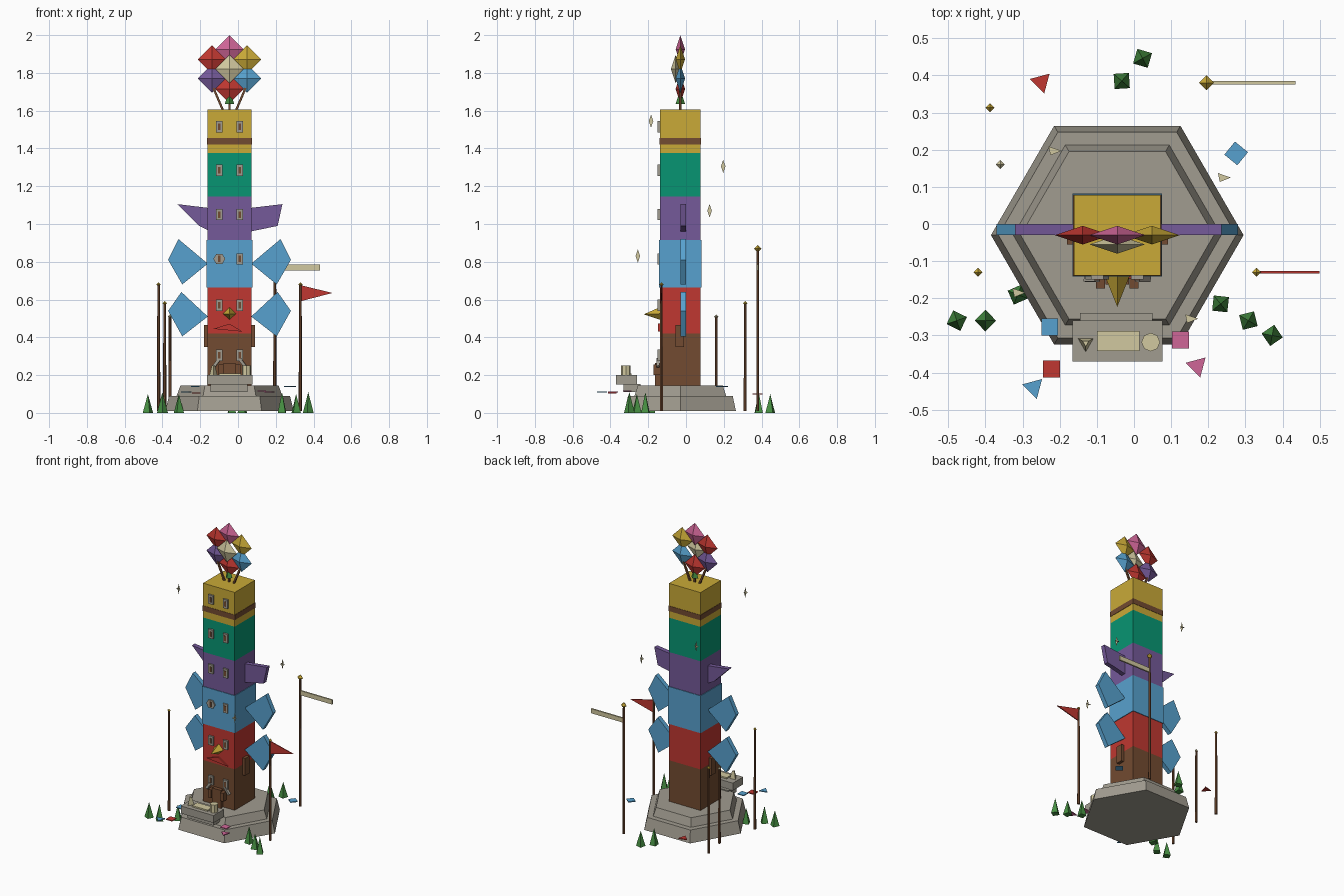
import bpy, bmesh, math
from mathutils import Vector

cube = bpy.data.objects.get("Cube")
if cube:
    bpy.data.objects.remove(cube, do_unlink=True)

CX, CY = -0.045, -0.03      # tower axis
FRONT = CY - 0.108          # front wall of the tower


def material(name, rgb):
    col = [(c / 255) ** 2.2 for c in rgb] + [1]
    m = bpy.data.materials.new(name)
    m.use_nodes = True
    m.diffuse_color = col
    bsdf = m.node_tree.nodes["Principled BSDF"]
    bsdf.inputs["Base Color"].default_value = col
    bsdf.inputs["Roughness"].default_value = 0.9
    return m


yellow = material("yellow", (200, 168, 58))
teal = material("teal", (16, 148, 114))
purple = material("purple", (116, 90, 152))
blue = material("blue", (88, 160, 205))
red = material("red", (190, 58, 52))
brown = material("brown", (114, 76, 52))
grey = material("stone grey", (160, 155, 143))
pink = material("pink", (206, 102, 150))
cream = material("cream", (208, 199, 158))
green = material("leaf green", (72, 142, 68))


def mesh(name, verts, faces, mat):
    me = bpy.data.meshes.new(name)
    me.from_pydata(verts, [], faces)
    bm = bmesh.new()
    bm.from_mesh(me)
    bmesh.ops.recalc_face_normals(bm, faces=bm.faces)
    bm.to_mesh(me)
    bm.free()
    me.materials.append(mat)
    ob = bpy.data.objects.new(name, me)
    bpy.context.collection.objects.link(ob)
    return ob


def loft(name, a, b, mat):
    """Solid between two matching rings of points."""
    n = len(a)
    sides = [(i, (i + 1) % n, n + (i + 1) % n, n + i) for i in range(n)]
    caps = [tuple(range(n)), tuple(range(n, 2 * n))]
    return mesh(name, a + b, sides + caps, mat)


def box(name, x0, x1, y0, y1, z0, z1, mat):
    ring = [(x0, y0), (x1, y0), (x1, y1), (x0, y1)]
    return loft(name, [(x, y, z0) for x, y in ring], [(x, y, z1) for x, y in ring], mat)


def frustum(name, x, y, n, r0, r1, z0, z1, mat, turn=0.0):
    def ring(r, z):
        return [(x + r * math.cos(turn + math.tau * i / n),
                 y + r * math.sin(turn + math.tau * i / n), z) for i in range(n)]
    if r1 == 0:
        sides = [(i, (i + 1) % n, n) for i in range(n)]
        return mesh(name, ring(r0, z0) + [(x, y, z1)], sides + [tuple(range(n))], mat)
    return loft(name, ring(r0, z0), ring(r1, z1), mat)


def upright(name, pts, y0, y1, mat):
    """Outline in x and z, given thickness along y."""
    return loft(name, [(x, y0, z) for x, z in pts], [(x, y1, z) for x, z in pts], mat)


def diamond(name, x, y, z, rx, ry, rz, mat):
    v = [(x + rx, y, z), (x, y + ry, z), (x - rx, y, z), (x, y - ry, z), (x, y, z + rz), (x, y, z - rz)]
    f = [(i, (i + 1) % 4, tip) for i in range(4) for tip in (4, 5)]
    return mesh(name, v, f, mat)


def rod(name, p, q, r, mat):
    p, q = Vector(p), Vector(q)
    d = (q - p).normalized()
    u = d.orthogonal().normalized()
    w = d.cross(u)
    off = [u * r, w * r, -u * r, -w * r]
    return loft(name, [tuple(p + o) for o in off], [tuple(q + o) for o in off], mat)


# Hexagonal stone base
frustum("base_lower", CX, CY, 6, 0.34, 0.32, 0.01, 0.09, grey)
frustum("base_upper", CX, CY, 6, 0.28, 0.26, 0.09, 0.145, grey)

# Stacked tower floors
levels = [0.14, 0.42, 0.665, 0.915, 1.145, 1.375, 1.605]
floors = [("brown", brown), ("red", red), ("blue", blue), ("purple", purple), ("teal", teal), ("yellow", yellow)]
for i, (label, mat) in enumerate(floors):
    g = 0.004 if mat is blue else 0
    box("floor_" + label, CX - 0.117 - g, CX + 0.117 + g, FRONT - g, CY + 0.108 + g, levels[i], levels[i + 1], mat)
box("top_band", CX - 0.119, CX + 0.119, FRONT - 0.002, CY + 0.11, 1.42, 1.455, brown)

# Windows, two to a floor
for i, z in enumerate([0.305, 0.57, 0.815, 1.05, 1.285, 1.515]):
    for side in (-1, 1):
        x = CX + side * 0.054
        if i == 2 and side < 0:
            pts = [(x + 0.032 * math.cos(k * math.pi / 3), z + 0.03 * math.sin(k * math.pi / 3)) for k in range(6)]
            upright("round_window", pts, FRONT - 0.012, FRONT, grey)
        else:
            box("window_frame", x - 0.017, x + 0.017, FRONT - 0.012, FRONT, z - 0.03, z + 0.03, grey)
        box("window_pane", x - 0.007, x + 0.007, FRONT - 0.014, FRONT, z - 0.017, z + 0.017, brown)
        if i == 0:
            rod("window_bracket", (x, FRONT - 0.01, z - 0.02), (x + side * 0.03, FRONT - 0.01, z - 0.06), 0.011, grey)

# Beak, mouth and doorway
mesh("beak", [(CX - 0.034, FRONT, 0.525), (CX, FRONT, 0.56), (CX + 0.034, FRONT, 0.525),
              (CX, FRONT, 0.493), (CX, -0.223, 0.522)],
     [(0, 1, 4), (1, 2, 4), (2, 3, 4), (3, 0, 4), (0, 1, 2, 3)], yellow)
upright("mouth", [(-0.13, 0.445), (CX, 0.472), (0.025, 0.43)], FRONT - 0.009, FRONT, red)
box("door", CX - 0.032, CX + 0.032, FRONT - 0.025, FRONT, 0.145, 0.265, brown)
for side in (-1, 1):
    x = CX + side * 0.045
    box("door_block", x - 0.012, x + 0.012, FRONT - 0.035, FRONT, 0.2, 0.255, brown)
    # Side brackets
    x = CX + side * 0.124
    box("side_bracket", x - 0.012, x + 0.012, -0.055, -0.01, 0.35, 0.465, brown)

# Wings, mirrored about the tower axis
wings = [
    ("lower_wing", [(-0.325, 0.54), (-0.255, 0.64), (-0.115, 0.51), (-0.25, 0.405)], blue),
    ("middle_wing", [(-0.325, 0.81), (-0.27, 0.92), (-0.115, 0.79), (-0.25, 0.68)], blue),
]
for side in (-1, 1):
    for name, pts, mat in wings:
        upright(name, [(CX - side * x, z) for x, z in pts], -0.03, 0.0, mat)
upright("right_upper_wing", [(-0.32, 1.105), (-0.155, 1.085), (-0.155, 0.965), (-0.205, 0.99)], -0.03, 0, purple)
upright("left_upper_wing", [(0.065, 1.085), (0.235, 1.105), (0.21, 0.99), (0.065, 0.96)], -0.03, 0, purple)

# Crown of diamonds on stems
crown = [(0, 1.925, pink), (-0.093, 1.872, red), (0.093, 1.872, yellow), (0, 1.82, cream),
         (-0.093, 1.77, purple), (0.093, 1.77, blue), (0, 1.715, red)]
for dx, z, mat in crown:
    y = CY - 0.025 if mat is cream else CY
    diamond("crown_petal", CX + dx, y, z, 0.075, 0.025, 0.075, mat)
for dx in (-0.085, 0, 0.085):
    rod("crown_stem", (CX + dx * 0.4, CY, 1.6), (CX + dx, CY, 1.72), 0.008, brown)
frustum("crown_leaf", CX, CY, 4, 0.025, 0, 1.635, 1.71, green)

# Offering table in front
box("table_step", -0.145, 0.05, -0.33, -0.24, 0.11, 0.152, grey)
box("table_top", -0.165, 0.077, -0.37, -0.26, 0.15, 0.2, grey)
box("table_cloth", -0.1, 0.015, -0.342, -0.288, 0.2, 0.209, cream)
frustum("table_cup", 0.045, -0.318, 8, 0.025, 0.025, 0.2, 0.252, cream)
frustum("table_cone", -0.13, -0.32, 3, 0.024, 0.01, 0.2, 0.25, cream, math.pi / 6)

# Poles with finials, flag and banner
poles = [(-0.42, -0.13, 0.68, yellow), (0.33, -0.13, 0.68, yellow), (0.195, 0.38, 0.87, yellow),
         (-0.388, 0.313, 0.58, yellow), (-0.36, 0.16, 0.51, cream)]
for x, y, top, tip in poles:
    frustum("pole", x, y, 6, 0.009, 0.007, 0.01, top, brown)
    r = 0.02 if top > 0.8 else 0.012
    diamond("pole_finial", x, y, top, r, r, r, tip)
upright("flag", [(0.335, 0.675), (0.5, 0.635), (0.335, 0.592)], -0.133, -0.127, red)
box("banner", 0.2, 0.435, 0.375, 0.385, 0.755, 0.785, cream)

# Grass tufts
tufts = [(0.023, 0.446), (-0.033, 0.385), (-0.313, -0.19), (-0.4, -0.26),
         (-0.477, -0.26), (0.233, -0.215), (0.308, -0.26), (0.372, -0.3)]
for i, (x, y) in enumerate(tufts):
    frustum("grass_tuft", x, y, 4, 0.029, 0, 0, 0.1 + 0.01 * (i % 2), green, 0.5 + i * 0.35)

# Loose paper scraps
scraps = [(0.275, 0.19, 4, 0.14, blue), (-0.227, -0.277, 4, 0.14, blue), (-0.222, -0.39, 4, 0.105, red),
          (-0.27, -0.44, 3, 0.11, blue), (0.125, -0.312, 4, 0.115, pink), (0.17, -0.382, 3, 0.11, pink),
          (-0.25, 0.382, 3, 0.1, red)]
for i, (x, y, n, z, mat) in enumerate(scraps):
    turn = 0.1 if i == 0 else math.pi / 4
    frustum("paper_scrap", x, y, n, 0.032, 0.032, z - 0.003, z + 0.003, mat, turn)

# Small birds: a flat triangle crossed with an upright diamond
for x, y, z in [(-0.31, -0.185, 1.545), (-0.213, 0.197, 1.305), (0.243, 0.125, 1.07), (0.155, -0.255, 0.83)]:
    mesh("bird", [(x - 0.017, y + 0.012, z), (x + 0.018, y, z), (x - 0.012, y - 0.012, z),
                  (x, y - 0.012, z), (x, y, z + 0.035), (x, y + 0.012, z), (x, y, z - 0.035)],
         [(0, 1, 2), (3, 4, 5, 6)], cream)
